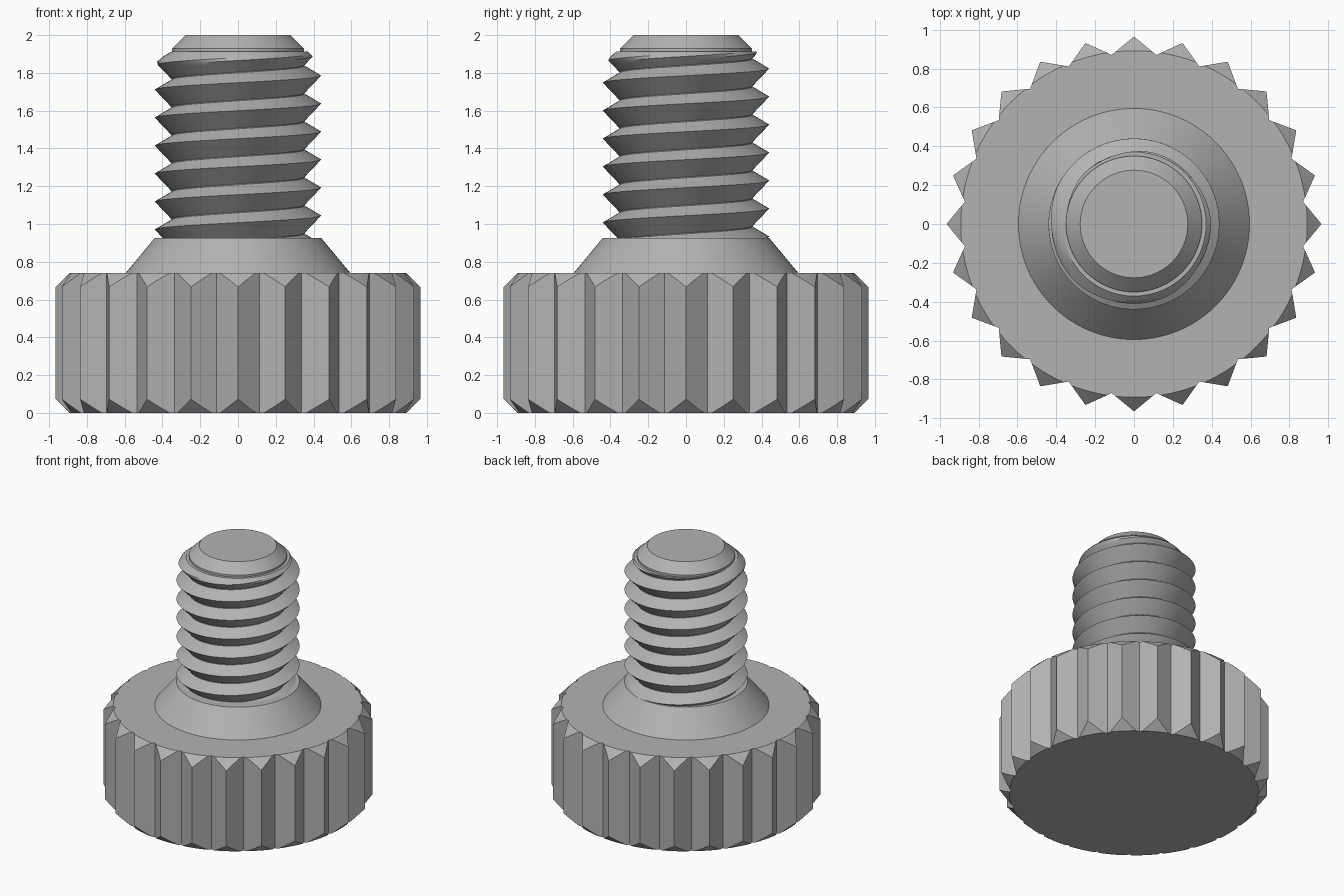
import bpy, bmesh, math
from mathutils import Vector

if "Cube" in bpy.data.objects:
    bpy.data.objects.remove(bpy.data.objects["Cube"])

steel = bpy.data.materials.new("plain grey")
steel.diffuse_color = (0.45, 0.45, 0.45, 1)
steel.use_nodes = True
steel.node_tree.nodes["Principled BSDF"].inputs["Base Color"].default_value = steel.diffuse_color


def finish(name, bm, angle=30):
    bmesh.ops.remove_doubles(bm, verts=bm.verts[:], dist=1e-5)
    bmesh.ops.recalc_face_normals(bm, faces=bm.faces[:])
    me = bpy.data.meshes.new(name)
    bm.to_mesh(me)
    bm.free()
    me.materials.append(steel)
    ob = bpy.data.objects.new(name, me)
    bpy.context.collection.objects.link(ob)
    bpy.ops.object.select_all(action='DESELECT')
    ob.select_set(True)
    bpy.context.view_layer.objects.active = ob
    bpy.ops.object.shade_smooth_by_angle(angle=math.radians(angle))
    return ob


def polar(bm, r, a, z):
    return bm.verts.new((r * math.cos(a), r * math.sin(a), z))


def stack(bm, rings):
    """Join closed rings of vertices and cap both ends."""
    n = len(rings[0])
    for lo, hi in zip(rings, rings[1:]):
        for i in range(n):
            j = (i + 1) % n
            bm.faces.new((lo[i], lo[j], hi[j], hi[i]))
    bm.faces.new(rings[0][::-1])
    bm.faces.new(rings[-1])


def turned(name, profile, sides=96):
    bm = bmesh.new()
    stack(bm, [[polar(bm, r, math.tau * i / sides, z) for i in range(sides)]
               for r, z in profile])
    return finish(name, bm)


# Knurled head: 24 V-shaped teeth, chamfered top and bottom by a 45 degree cone
TEETH, TIP, ROOT, RIM, TOP = 24, 0.965, 0.878, 0.892, 0.74
half = math.pi / TEETH
tip = Vector((TIP, 0))
root = Vector((ROOT * math.cos(half), ROOT * math.sin(half)))
columns = []
for k in range(TEETH):
    for t in (-0.83, -0.55, -0.27, 0, 0.27, 0.55, 0.83, 1):
        p = tip.lerp(root, abs(t))
        columns.append((p.length, k * 2 * half + math.copysign(math.atan2(p.y, p.x), t)))
bm = bmesh.new()
rings = []
for z, clipped in ((0, True), (0, False), (TOP, False), (TOP, True)):
    ring = []
    for r, a in columns:
        cut = max(0, r - RIM)
        inset = 0 if clipped else cut
        ring.append(polar(bm, min(r, RIM) if clipped else r, a,
                          z + inset if z == 0 else z - inset))
    rings.append(ring)
stack(bm, rings)
finish("knurled_head", bm, 15)

# Conical collar and the plain core with its chamfered end
turned("collar", [(0.595, TOP - 0.01), (0.595, TOP), (0.44, 0.927)])
turned("shank_core", [(0.35, 0.9), (0.35, 1.928), (0.277, 2.0)])

# Right-handed thread, trimmed by the collar below and the end chamfer above
PITCH, MINOR, MAJOR, STEPS = 0.1482, 0.352, 0.44, 72
LOW, HIGH = 0.926, 1.912
section = [(MINOR, -0.092)]
section += [(MINOR + (MAJOR - MINOR) * i / 6, -0.092 * (1 - i / 6)) for i in range(1, 7)]
section += [(MAJOR + (MINOR - MAJOR) * i / 4, 0.052 * i / 4) for i in range(1, 5)]
section.append((MINOR, PITCH - 0.092))
bm = bmesh.new()
previous = None
for s in range(STEPS * 9 + 1):
    turn = s / STEPS
    row = []
    for r, dz in section:
        z = 0.822 + turn * PITCH + dz
        # crest on the -x side at z = 0.97
        row.append(polar(bm, min(r, max(MINOR, 0.277 + (2 - z) * 1.07)),
                         math.pi + turn * math.tau, z))
    if previous:
        for i in range(len(row) - 1):
            bm.faces.new((previous[i], row[i], row[i + 1], previous[i + 1]))
    previous = row
bmesh.ops.remove_doubles(bm, verts=bm.verts[:], dist=1e-5)
for z, normal in ((LOW, (0, 0, -1)), (HIGH, (0, 0, 1))):
    cut = bmesh.ops.bisect_plane(bm, geom=bm.verts[:] + bm.edges[:] + bm.faces[:],
                                 plane_co=(0, 0, z), plane_no=normal, clear_outer=True)
    # close the trimmed end inwards to the core
    rim = [e for e in cut["geom_cut"] if isinstance(e, bmesh.types.BMEdge)]
    made = bmesh.ops.extrude_edge_only(bm, edges=rim)["geom"]
    for v in made:
        if isinstance(v, bmesh.types.BMVert):
            f = 0.345 / math.hypot(v.co.x, v.co.y)
            v.co.x *= f
            v.co.y *= f
finish("thread", bm)
